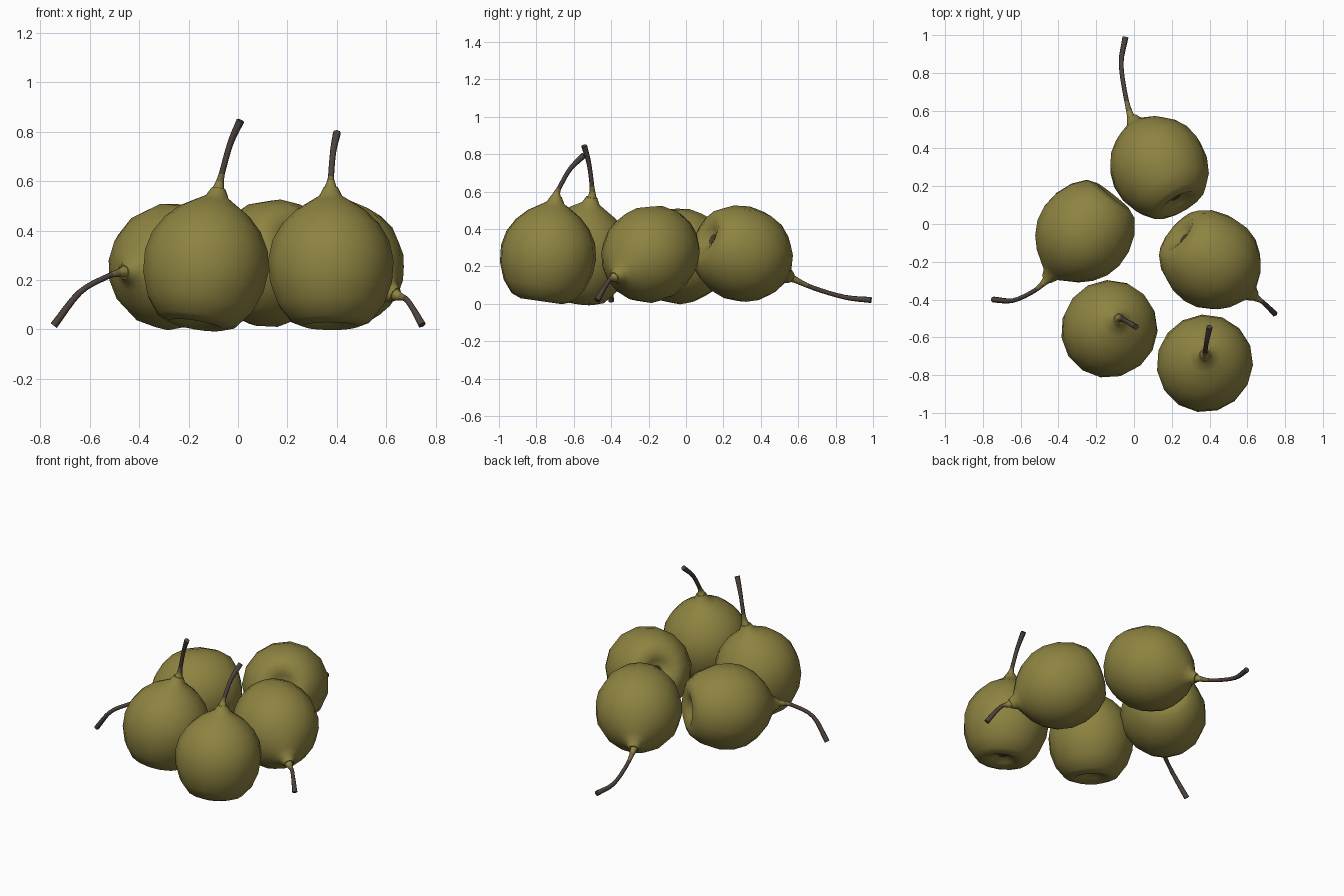
import bpy, bmesh, math
from mathutils import Vector

cube = bpy.data.objects.get("Cube")
if cube:
    bpy.data.objects.remove(cube)


def material(name, rgb):
    m = bpy.data.materials.new(name)
    m.use_nodes = True
    m.diffuse_color = (*rgb, 1)
    bsdf = m.node_tree.nodes["Principled BSDF"]
    bsdf.inputs["Base Color"].default_value = (*rgb, 1)
    bsdf.inputs["Roughness"].default_value = 0.8
    return m


skin = material("olive skin", (0.27, 0.228, 0.053))
neck = material("brownish olive neck", (0.18, 0.14, 0.05))
bark = material("dark brown stem", (0.075, 0.056, 0.046))
calyx = material("dark calyx", (0.07, 0.05, 0.025))


def loft(name, points, radii, sides, mats, slot, squash=0.0):
    """Skin circular rings along a path; slot(i) picks the material of band i."""
    bm = bmesh.new()
    rings, u = [], None
    for i, (p, r) in enumerate(zip(points, radii)):
        if i == 0 or squash:
            d = (points[-1] - points[0]).normalized() if squash else (points[1] - p).normalized()
        else:
            d = (points[min(i + 1, len(points) - 1)] - points[i - 1]).normalized()
        u = u or d.orthogonal()
        u = (u - d * u.dot(d)).normalized()
        v = d.cross(u)
        ring = []
        for k in range(sides):
            a = math.tau * k / sides
            rr = r * (1 + squash * math.sin(2 * a + 1))
            ring.append(bm.verts.new(p + (u * math.cos(a) + v * math.sin(a)) * rr))
        rings.append(ring)
    for i, (a, b) in enumerate(zip(rings, rings[1:])):
        for k in range(sides):
            n = (k + 1) % sides
            bm.faces.new((a[k], a[n], b[n], b[k])).material_index = slot(i)
    bm.faces.new(rings[0][::-1]).material_index = slot(0)
    bm.faces.new(rings[-1]).material_index = slot(len(rings) - 2)
    bmesh.ops.recalc_face_normals(bm, faces=bm.faces)
    me = bpy.data.meshes.new(name)
    bm.to_mesh(me)
    bm.free()
    for m in mats:
        me.materials.append(m)
    for poly in me.polygons:
        poly.use_smooth = len(poly.vertices) == 4
    ob = bpy.data.objects.new(name, me)
    bpy.context.collection.objects.link(ob)
    return ob


def spline(pts, steps=4):
    """Smooth path through the given points."""
    ext = [pts[0] * 2 - pts[1]] + pts + [pts[-1] * 2 - pts[-2]]
    out = []
    for a, b, c, d in zip(ext, ext[1:], ext[2:], ext[3:]):
        for s in range(steps):
            t = s / steps
            out.append(0.5 * (2 * b + (c - a) * t + (2 * a - 5 * b + 4 * c - d) * t * t
                              + (3 * b - a - 3 * c + d) * t ** 3))
    return out + [pts[-1]]


# Fruit outline: distance along the axis, radius (dimpled end to neck)
PROFILE = [(-.205, .012), (-.205, .03), (-.225, .062), (-.247, .112), (-.226, .165),
           (-.16, .217), (-.07, .25), (.02, .257), (.1, .239), (.17, .198),
           (.225, .143), (.262, .084), (.285, .047), (.32, .029)]


def pear(name, centre, tip, stem):
    c = Vector(centre)
    axis = (Vector(tip) - c).normalized()
    loft(name + "_fruit", [c + axis * t for t, r in PROFILE], [r for t, r in PROFILE],
         15, [skin, calyx], lambda i: 1 if i < 1 else 0, squash=0.012)
    path = spline([c + axis * 0.3, c + axis * 0.335] + [Vector(p) for p in stem])
    n = len(path) - 1
    radii = []
    for i in range(n + 1):
        t = i / n
        radii.append(0.012 + 0.024 * max(0, 1 - t * 2.2) ** 1.5 + 0.004 * max(0, t - 0.7) / 0.3)
    loft(name + "_stem", path, radii, 8, [skin, neck, bark],
         lambda i: 0 if i < 5 else 1 if i < 7 else 2)


pear("front_right", (-.13, -.555, .258), (-.08, -.505, .56),
     [(-.06, -.505, .65), (-.03, -.52, .755), (.01, -.545, .845)])
pear("front_left", (.375, -.738, .258), (.375, -.695, .56),
     [(.377, -.672, .63), (.385, -.62, .72), (.4, -.545, .795)])
pear("middle_left", (.41, -.195, .263), (.64, -.385, .14),
     [(.68, -.412, .122), (.71, -.44, .08), (.745, -.475, .018)])
pear("middle_right", (-.265, -.045, .255), (-.44, -.265, .235),
     [(-.53, -.355, .213), (-.64, -.405, .15), (-.745, -.4, .016)])
pear("back", (.13, .305, .265), (-.005, .55, .145),
     [(-.045, .68, .085), (-.068, .85, .035), (-.045, .99, .02)])
